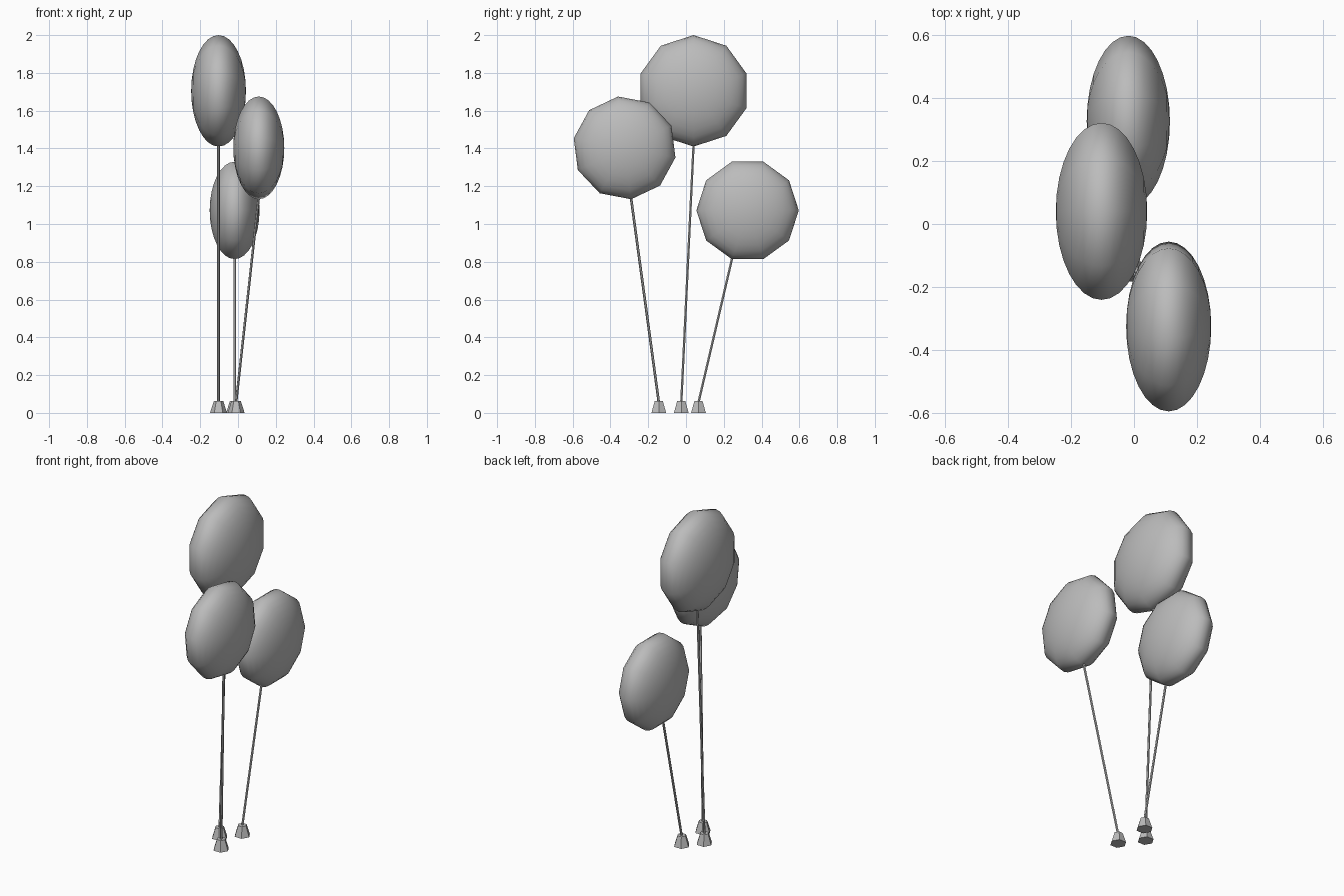
import bpy
import bmesh
from math import sin, cos, pi, radians
from mathutils import Matrix, Vector

cube = bpy.data.objects.get("Cube")
if cube:
    bpy.data.objects.remove(cube, do_unlink=True)

grey = bpy.data.materials.new("plain_grey")
grey.use_nodes = True
colour = (0.5, 0.5, 0.5, 1)
grey.diffuse_color = colour
grey.node_tree.nodes["Principled BSDF"].inputs["Base Color"].default_value = colour


def lathe(name, profile, sides, matrix, smooth=False):
    """Spin a (radius, height) profile about z and place it."""
    bm = bmesh.new()
    verts = [bm.verts.new((r, 0, h)) for r, h in profile]
    edges = [bm.edges.new(pair) for pair in zip(verts, verts[1:])]
    bmesh.ops.spin(bm, geom=verts + edges, cent=(0, 0, 0), axis=(0, 0, 1),
                   angle=2 * pi, steps=sides)
    bmesh.ops.remove_doubles(bm, verts=bm.verts[:], dist=0.0005)
    bmesh.ops.transform(bm, matrix=matrix, verts=bm.verts[:])
    bmesh.ops.recalc_face_normals(bm, faces=bm.faces[:])
    for face in bm.faces:
        face.smooth = smooth
    mesh = bpy.data.meshes.new(name)
    bm.to_mesh(mesh)
    bm.free()
    mesh.materials.append(grey)
    obj = bpy.data.objects.new(name, mesh)
    bpy.context.collection.objects.link(obj)
    return obj


def balloon(name, centre, radius, half_width, lean, foot):
    # Flattened ten-sided balloon, its axis lying along x
    centre = Vector(centre)
    rings = 16
    profile = [(radius * sin(pi * i / rings), half_width * cos(pi * i / rings))
               for i in range(rings + 1)]
    turn = Matrix.Rotation(radians(lean), 4, "X")
    lathe(name + "_balloon", profile, 10,
          Matrix.Translation(centre) @ turn @ Matrix.Rotation(-pi / 2, 4, "Y"), True)

    # Six-sided tapered weight on the ground
    foot = Vector(foot)
    lathe(name + "_weight", [(0, 0), (0.045, 0), (0.025, 0.062), (0, 0.062)], 6,
          Matrix.Translation(foot))

    # Thin straight string from the weight to the lowest corner of the balloon
    start = foot + Vector((0, 0, 0.055))
    end = centre + turn @ Vector((0, 0, 0.01 - radius))
    span = end - start
    r = 0.007
    lathe(name + "_string", [(0, 0), (r, 0), (r, span.length), (0, span.length)], 6,
          Matrix.Translation(start) @ span.to_track_quat("Z", "Y").to_matrix().to_4x4())


balloon("tall", (-0.103, 0.04, 1.705), 0.295, 0.145, 0, (-0.103, -0.025, 0))
balloon("front", (0.11, -0.325, 1.403), 0.274, 0.135, 7.3, (-0.01, -0.144, 0))
balloon("rear", (-0.018, 0.326, 1.072), 0.271, 0.132, -18, (-0.018, 0.066, 0))
